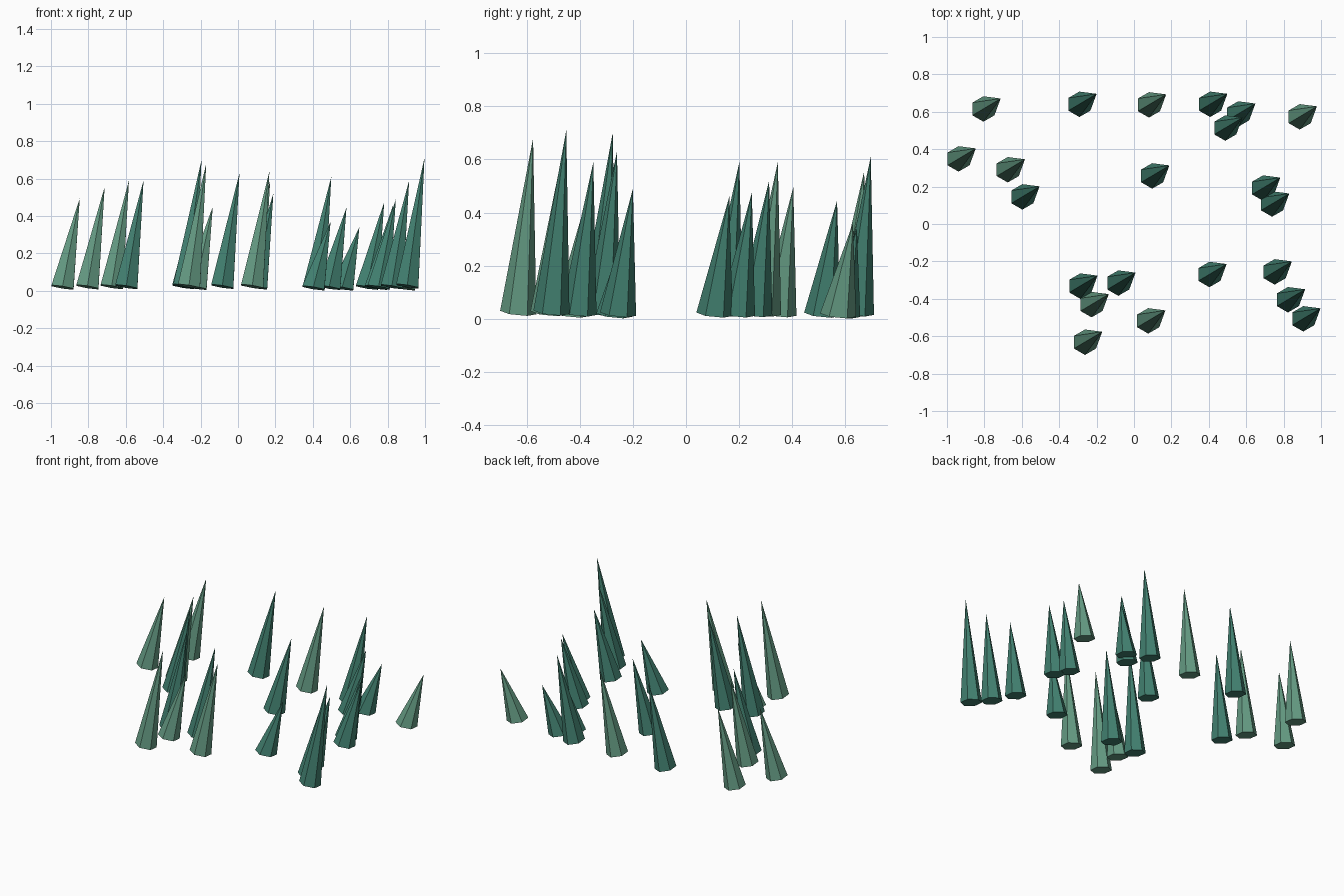
import bpy, bmesh
from math import cos, sin, radians

if "Cube" in bpy.data.objects:
    bpy.data.objects.remove(bpy.data.objects["Cube"])

RADIUS = 0.068
LEAN = (0.092, 0.056)   # sideways shift of every tip


def material(name, color):
    m = bpy.data.materials.new(name)
    m.diffuse_color = color
    m.use_nodes = True
    m.node_tree.nodes["Principled BSDF"].inputs["Base Color"].default_value = m.diffuse_color
    return m


dark = material("dark_green", (0.055, 0.22, 0.165, 1))
light = material("light_green", (0.13, 0.33, 0.23, 1))


def leaning_cone(name, x, y, top, mat):
    """Six-sided leaning cone with its base square to the lean."""
    bm = bmesh.new()
    base_z = 0.0135 + 0.03 * (top - 0.34)
    ring = []
    for i in range(6):
        a = radians(90 + 60 * i)
        dx, dy = RADIUS * cos(a), RADIUS * sin(a)
        tilt = 1.75 * (dx * LEAN[0] + dy * LEAN[1])
        ring.append(bm.verts.new((dx, dy, base_z - tilt)))
    tip = bm.verts.new((LEAN[0], LEAN[1], top))
    bm.faces.new(ring[::-1])
    for i in range(6):
        bm.faces.new((ring[i], ring[(i + 1) % 6], tip))
    mesh = bpy.data.meshes.new(name)
    bm.to_mesh(mesh)
    bm.free()
    mesh.materials.append(mat)
    ob = bpy.data.objects.new(name, mesh)
    ob.location = (x, y, 0)
    bpy.context.collection.objects.link(ob)


# Base centre x, y and tip height of each conifer
light_trees = [
    (-0.805, 0.615, 0.555), (-0.938, 0.348, 0.495), (-0.675, 0.29, 0.59),
    (0.08, 0.637, 0.59), (0.886, 0.573, 0.36), (-0.227, -0.431, 0.45),
    (-0.262, -0.632, 0.68), (0.076, -0.518, 0.64),
]
dark_trees = [
    (-0.597, 0.145, 0.59), (-0.292, 0.64, 0.60), (0.407, 0.64, 0.61),
    (0.557, 0.588, 0.34), (0.488, 0.513, 0.445), (0.097, 0.257, 0.52),
    (0.69, 0.192, 0.475), (0.738, 0.107, 0.46), (-0.287, -0.332, 0.70),
    (-0.084, -0.316, 0.63), (0.403, -0.27, 0.37), (0.752, -0.256, 0.49),
    (0.823, -0.405, 0.59), (0.905, -0.507, 0.71),
]
for kind, trees, mat in (("light", light_trees, light), ("dark", dark_trees, dark)):
    for n, (x, y, top) in enumerate(trees, 1):
        leaning_cone(f"{kind}_conifer_{n}", x, y, top, mat)
